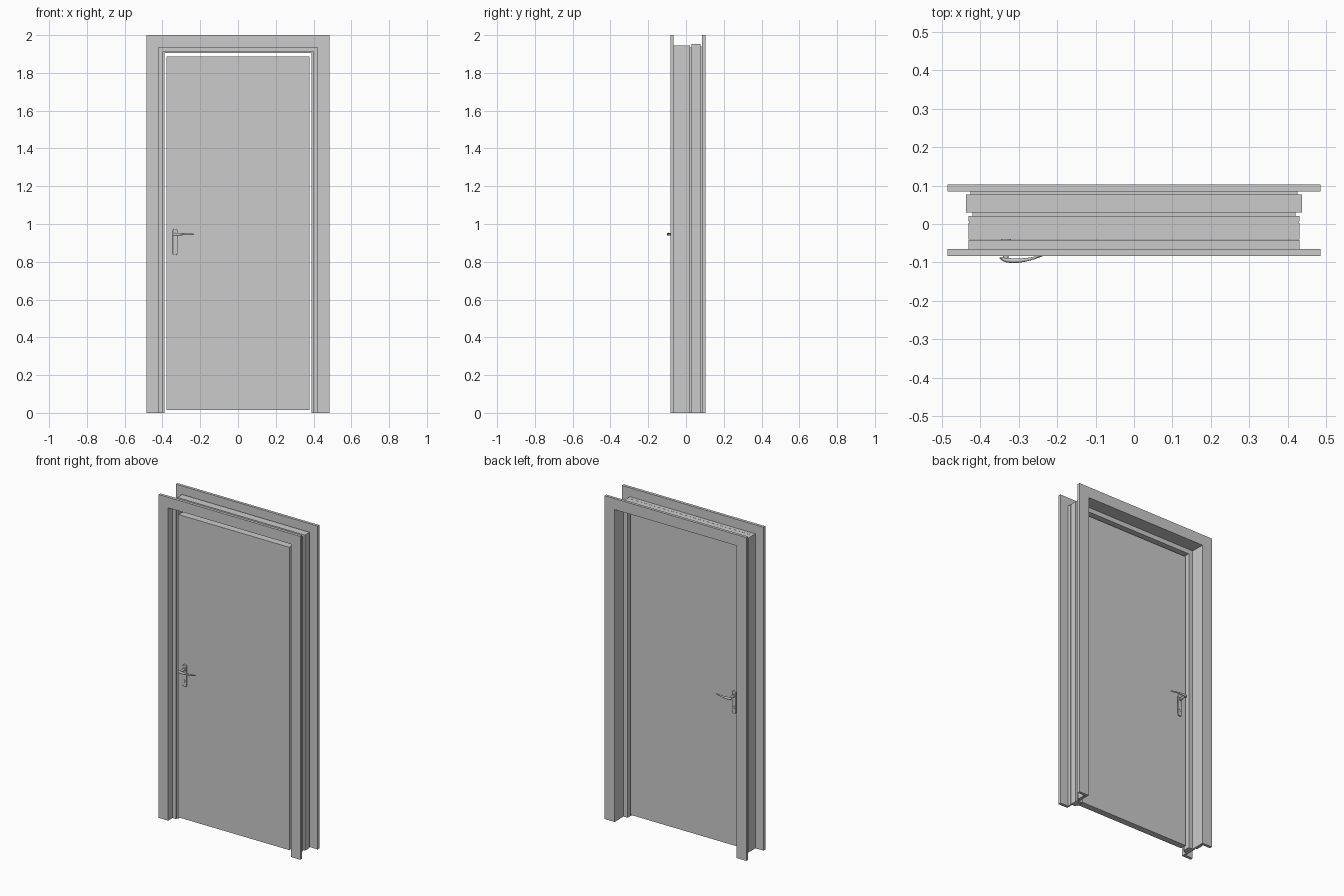
import bpy, bmesh, math
from mathutils import Vector

if "Cube" in bpy.data.objects:
    bpy.data.objects.remove(bpy.data.objects["Cube"])

HEAD = 1.515  # head height minus half width, same for every frame profile


def finish(name, bm, smooth=False, bevel=0.0):
    bmesh.ops.recalc_face_normals(bm, faces=bm.faces)
    me = bpy.data.meshes.new(name)
    bm.to_mesh(me)
    bm.free()
    ob = bpy.data.objects.new(name, me)
    bpy.context.collection.objects.link(ob)
    if bevel:
        m = ob.modifiers.new("edge_round", 'BEVEL')
        m.width, m.segments, m.limit_method = bevel, 2, 'ANGLE'
    if smooth:
        bpy.ops.object.select_all(action='DESELECT')
        ob.select_set(True)
        bpy.context.view_layer.objects.active = ob
        bpy.ops.object.shade_smooth_by_angle(angle=math.radians(35))
    return ob


def skin(name, rings, **kw):
    """Bridge a list of equal closed rings and cap both ends."""
    bm = bmesh.new()
    vs = [[bm.verts.new(p) for p in r] for r in rings]
    n = len(vs[0])
    for a, b in zip(vs, vs[1:]):
        for i in range(n):
            j = (i + 1) % n
            bm.faces.new((a[i], a[j], b[j], b[i]))
    bm.faces.new(vs[0])
    bm.faces.new(vs[-1])
    return finish(name, bm, **kw)


def surround(name, profile):
    """Sweep a (half width, y) profile up, across and down, mitred at the corners."""
    legs = [(-1, 0), (-1, 1), (1, 1), (1, 0)]
    return skin(name, [[(s * u, y, t * (u + HEAD)) for u, y in profile] for s, t in legs])


def cylinder_y(name, x, z, y0, y1, r, n=20):
    angs = [2 * math.pi * i / n for i in range(n)]
    return skin(name, [[(x + r * math.cos(a), y, z + r * math.sin(a)) for a in angs]
                       for y in (y0, y1)], smooth=True)


# Frame: L-shaped front casing, stepped lining, L-shaped back casing
surround("front_casing", [(0.42, -0.083), (0.485, -0.083), (0.485, -0.065),
                          (0.43, -0.065), (0.43, -0.041), (0.42, -0.041)])
surround("frame_lining", [(0.397, -0.04), (0.43, -0.04), (0.43, 0.003), (0.427, 0.003),
                          (0.427, 0.006), (0.43, 0.006), (0.43, 0.021), (0.421, 0.021),
                          (0.421, 0.015), (0.389, 0.015), (0.389, -0.028), (0.397, -0.028)])
surround("back_casing", [(0.417, 0.016), (0.42, 0.016), (0.42, 0.03), (0.437, 0.03),
                         (0.437, 0.077), (0.425, 0.077), (0.425, 0.085), (0.485, 0.085),
                         (0.485, 0.102), (0.417, 0.102)])

# Door leaf
bm = bmesh.new()
bmesh.ops.create_cube(bm, size=1)
bmesh.ops.scale(bm, vec=(0.758, 0.04, 1.873), verts=bm.verts)
door = finish("door_leaf", bm)
door.location = (0, -0.02, 0.9515)

# Handle set on the front face
HX, HZ, FACE = -0.333, 0.945, -0.04
hardware = []

# Backplate with round ends
R, Z0, Z1 = 0.0135, 0.8485, 0.9615
outline = [(HX + R * math.cos(a), (Z1 if k < 9 else Z0) + R * math.sin(a))
           for k in range(18)
           for a in [math.pi * (k if k < 9 else k - 1 + 0.0) / 8]]
hardware.append(skin("handle_plate", [[(x, y, z) for x, z in outline]
                                      for y in (FACE, FACE - 0.008)],
                     smooth=True, bevel=0.002))

# Lever neck, collar and lock cylinder
hardware.append(cylinder_y("handle_collar", HX, HZ, FACE - 0.007, FACE - 0.014, 0.011))
hardware.append(cylinder_y("handle_neck", HX, HZ, FACE - 0.007, -0.092, 0.007))
hardware.append(cylinder_y("lock_cylinder", HX, 0.876, FACE - 0.007, FACE - 0.011, 0.006))
hardware.append(cylinder_y("lock_barrel", HX, 0.868, FACE - 0.007, FACE - 0.01, 0.0035))

# Curved tapering lever: x, y, half depth, half height
stations = [(-0.349, -0.088, 0.001, 0.002), (-0.346, -0.0895, 0.0035, 0.006),
            (-0.335, -0.093, 0.006, 0.008), (-0.318, -0.0955, 0.0062, 0.0075),
            (-0.300, -0.0955, 0.0055, 0.006), (-0.280, -0.093, 0.0045, 0.005),
            (-0.260, -0.0885, 0.0035, 0.0045), (-0.240, -0.0825, 0.0025, 0.004),
            (-0.233, -0.080, 0.001, 0.002)]
angs = [2 * math.pi * i / 14 for i in range(14)]
hardware.append(skin("lever", [[(x, y + d * math.cos(a), HZ + 0.001 + h * math.sin(a))
                                for a in angs] for x, y, d, h in stations], smooth=True))

# Repeat the handle set on the back face
for ob in hardware:
    m = ob.modifiers.new("back_side", 'MIRROR')
    m.use_axis = (False, True, False)
    m.mirror_object = door
